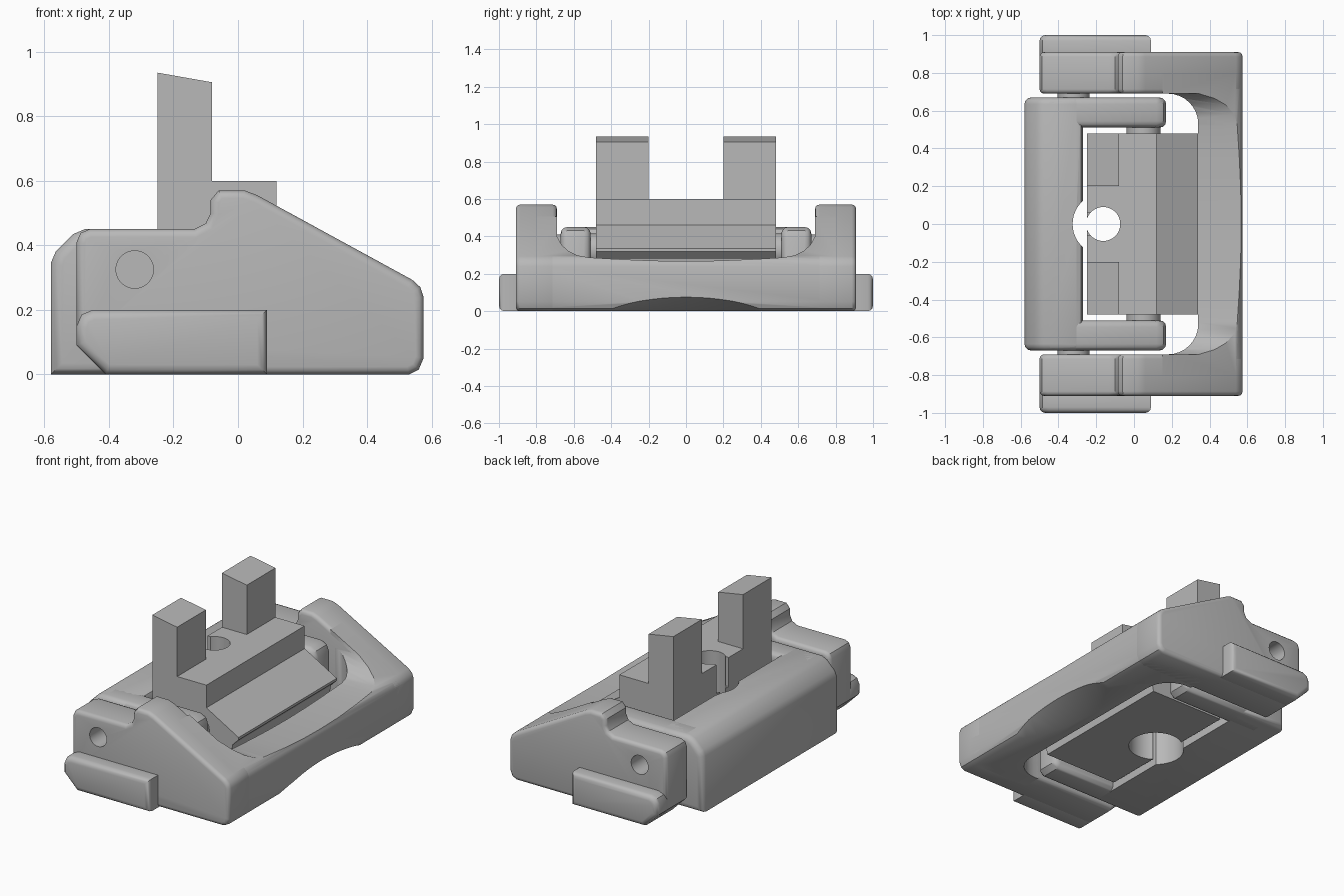
import bpy, bmesh, math
from mathutils import Matrix, Vector

if "Cube" in bpy.data.objects:
    bpy.data.objects.remove(bpy.data.objects["Cube"], do_unlink=True)

grey = bpy.data.materials.new("plain grey")
grey.use_nodes = True
colour = (0.48, 0.48, 0.48, 1)
grey.diffuse_color = colour
grey.node_tree.nodes["Principled BSDF"].inputs["Base Color"].default_value = colour


def finish(bm, name):
    bmesh.ops.recalc_face_normals(bm, faces=bm.faces[:])
    mesh = bpy.data.meshes.new(name)
    bm.to_mesh(mesh)
    bm.free()
    ob = bpy.data.objects.new(name, mesh)
    bpy.context.collection.objects.link(ob)
    mesh.materials.append(grey)
    return ob


def prism(name, pts, axis, lo, hi, bevel=0):
    """Extrude a profile along an axis and round the rims of both ends."""
    place = {"x": lambda a, b, t: (t, a, b),
             "y": lambda a, b, t: (a, t, b),
             "z": lambda a, b, t: (a, b, t)}[axis]
    lo, hi = min(lo, hi), max(lo, hi)
    bm = bmesh.new()
    ends = [[bm.verts.new(place(a, b, t)) for a, b in pts] for t in (lo, hi)]
    caps = [bm.faces.new(e) for e in ends]
    n = len(pts)
    for i in range(n):
        j = (i + 1) % n
        bm.faces.new((ends[0][i], ends[0][j], ends[1][j], ends[1][i]))
    bmesh.ops.recalc_face_normals(bm, faces=bm.faces[:])
    if bevel:
        rims = [e for c in caps for e in c.edges]
        bmesh.ops.bevel(bm, geom=rims, offset=bevel, segments=3, profile=0.5,
                        affect='EDGES', clamp_overlap=True)
    return finish(bm, name)


def cylinder(name, centre, radius, depth, axis, sides=48):
    bm = bmesh.new()
    turn = Vector((0, 0, 1)).rotation_difference(Vector(axis)).to_matrix().to_4x4()
    bmesh.ops.create_cone(bm, cap_ends=True, segments=sides, radius1=radius,
                          radius2=radius, depth=depth,
                          matrix=Matrix.Translation(centre) @ turn)
    return finish(bm, name)


def box_pts(a0, a1, b0, b1):
    return [(a0, b0), (a1, b0), (a1, b1), (a0, b1)]


def apply_boolean(ob, other, operation='DIFFERENCE'):
    other.hide_render = True
    mod = ob.modifiers.new("cut", 'BOOLEAN')
    mod.operation = operation
    mod.solver = 'EXACT'
    mod.object = other
    bpy.context.view_layer.objects.active = ob
    bpy.ops.object.modifier_apply(modifier=mod.name)
    bpy.data.objects.remove(other, do_unlink=True)


parts = []

# Outer frame: side arms with pin holes and foot flanges
arm_profile = [(-.5, .09), (-.41, 0), (.53, 0), (.56, .015), (.575, .05),
               (.575, .24), (.565, .27), (.54, .293), (.06, .555), (.02, .57),
               (-.06, .57), (-.085, .54), (-.085, .5), (-.1, .468), (-.135, .45),
               (-.46, .45), (-.488, .438), (-.5, .41)]
flange_profile = [(-.5, .09), (-.41, 0), (.09, 0), (.09, .2), (-.45, .2),
                  (-.485, .185), (-.5, .15)]
for side, label in ((1, "back"), (-1, "front")):
    arm = prism(label + "_outer_arm", arm_profile, "y", side * .69, side * .91, .024)
    apply_boolean(arm, cylinder("pin_hole", (-.32, side * .9, .325), .058, .3, (0, 1, 0)))
    parts.append(arm)
    parts.append(prism(label + "_foot_flange", flange_profile, "y",
                       side * .86, side * 1.0, .03))

# Outer frame: crossbar with rounded inner corners, dished top and arched underside
bar_profile = [(.15, 0), (.53, 0), (.56, .015), (.575, .05), (.575, .24),
               (.565, .27), (.54, .293), (.15, .506)]
crossbar = prism("crossbar", bar_profile, "y", -.8, .8)
r = .16
corner = [(.34 - r + r * math.cos(t), .69 - r + r * math.sin(t))
          for t in (k * math.pi / 16 for k in range(9))]
opening = [(0, -.69)] + [(x, -y) for x, y in reversed(corner)] + corner + [(0, .69)]
apply_boolean(crossbar, prism("opening", opening, "z", -.2, .9))
half = [(.69, .8), (.69, .4), (.665, .355), (.63, .322), (.58, .298), (.52, .287),
        (.35, .277), (.18, .27)]
dish = half + [(0, .267)] + [(-y, z) for y, z in reversed(half)]
apply_boolean(crossbar, prism("dish", dish, "x", 0, .8))
tilt = .4
up = Vector((-math.sin(tilt), 0, math.cos(tilt)))
along = Vector((math.cos(tilt), 0, math.sin(tilt)))
radius = 1.57
apply_boolean(crossbar, cylinder("arch", Vector((.575, 0, .075)) - up * radius,
                                 radius, .8, along, 160))
parts.append(crossbar)

# Inner frame: chamfered spine with a round relief, and two arms
spine = prism("inner_spine", [(-.58, 0), (-.27, 0), (-.27, .415), (-.28, .44),
                              (-.305, .45), (-.475, .45), (-.51, .435), (-.565, .38),
                              (-.58, .345)], "y", -.67, .67, .035)
apply_boolean(spine, cylinder("relief", (-.16, 0, .2), .165, 1.2, (0, 0, 1)))
parts.append(spine)
inner_arm = [(-.45, 0), (.14, 0), (.17, .03), (.17, .39), (.155, .43), (.12, .45), (-.45, .45)]
for side, label in ((1, "back"), (-1, "front")):
    parts.append(prism(label + "_inner_arm", inner_arm, "y", side * .51, side * .67, .035))
    # Pivot bosses between the nested parts
    parts.append(cylinder(label + "_outer_pivot", (-.32, side * .68, .325), .085, .06, (0, 1, 0)))
    parts.append(cylinder(label + "_inner_pivot", (.05, side * .495, .325), .09, .06, (0, 1, 0)))

# Centre block with sloped lip and stepped bore
block = prism("centre_block", [(-.25, .03), (.255, .03), (.3, .28), (.34, .32), (.34, .335),
                               (.12, .46), (.12, .6), (-.25, .6)], "y", -.48, .48)
apply_boolean(block, cylinder("bore", (-.163, 0, .4), .09, 1.2, (0, 0, 1)))
apply_boolean(block, cylinder("counterbore", (-.163, 0, .1), .155, .4, (0, 0, 1)))
apply_boolean(block, prism("slot", box_pts(-.3, -.2, -.06, .06), "z", .42, .8))
parts.append(block)

# Upright posts with sloped tops
post = [(-.25, .59), (-.08, .59), (-.08, .905), (-.25, .935)]
for side, label in ((1, "back"), (-1, "front")):
    parts.append(prism(label + "_post", post, "y", side * .2, side * .48))

# Smooth the rounded areas while keeping hard edges
bpy.ops.object.select_all(action='DESELECT')
for ob in parts:
    ob.select_set(True)
bpy.context.view_layer.objects.active = parts[0]
bpy.ops.object.shade_smooth_by_angle(angle=math.radians(32))
